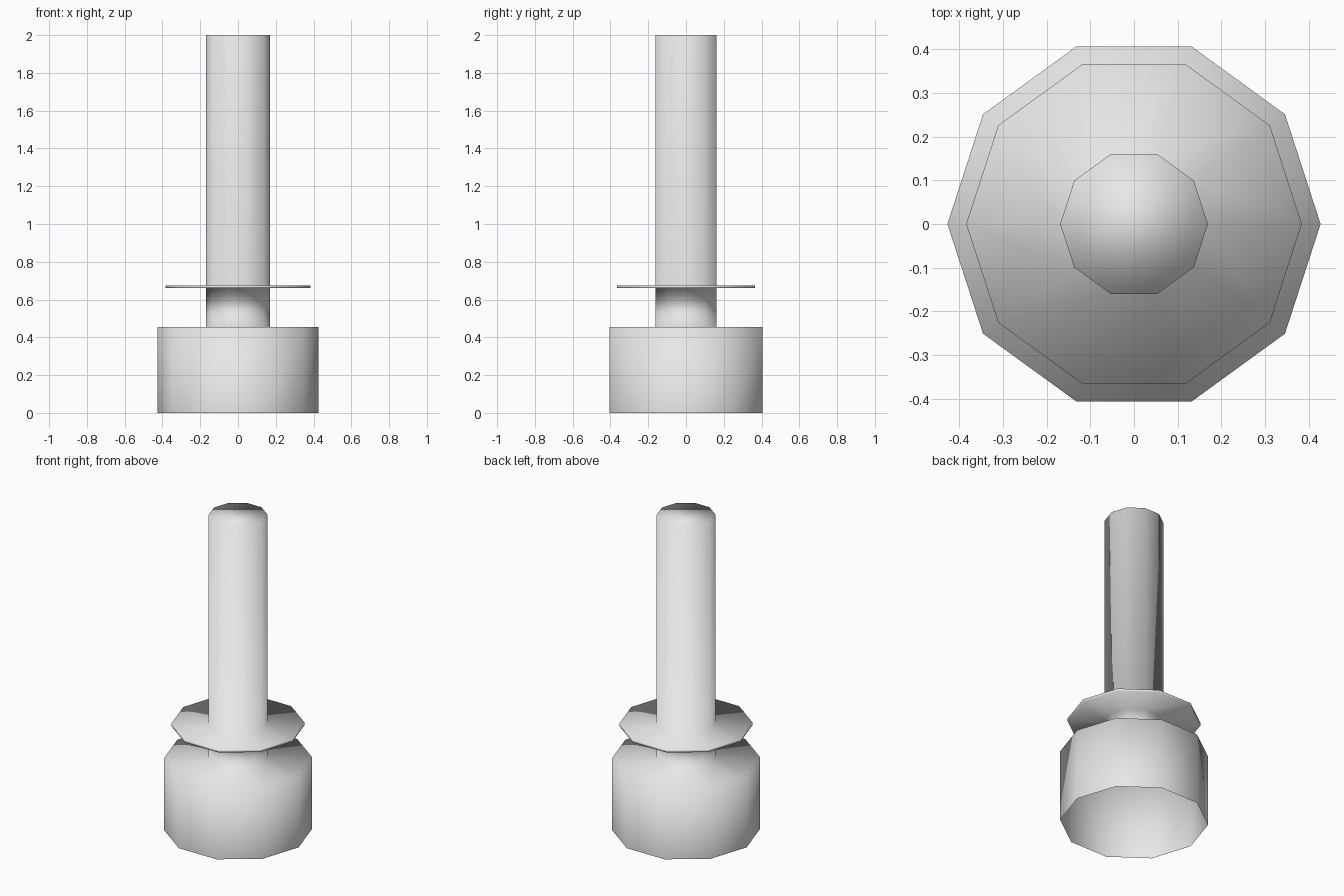
import bpy
import bmesh
from math import cos, sin, tau

SIDES = 10

old = bpy.data.objects.get("Cube")
if old:
    bpy.data.objects.remove(old, do_unlink=True)

# Plain grey finish
grey = bpy.data.materials.new("light_grey")
grey.use_nodes = True
grey.diffuse_color = (0.8, 0.8, 0.8, 1)
grey.node_tree.nodes["Principled BSDF"].inputs["Base Color"].default_value = (0.8, 0.8, 0.8, 1)

# Profile from the open foot to the top of the shaft: (radius, height)
base_r, shaft_r, flange_r = 0.427, 0.169, 0.384
profile = [
    (base_r, 0), (base_r, 0.455),        # hollow base drum
    (shaft_r, 0.455), (shaft_r, 0.66),   # neck
    (flange_r, 0.66), (flange_r, 0.675), # thin flange
    (shaft_r, 0.675), (shaft_r, 2),      # tall shaft
]

# Turn the profile into one continuous ten-sided skin
bm = bmesh.new()
rings = [[bm.verts.new((r * cos(tau * i / SIDES), r * sin(tau * i / SIDES), z))
          for i in range(SIDES)] for r, z in profile]
for low, high in zip(rings, rings[1:]):
    for i in range(SIDES):
        j = (i + 1) % SIDES
        bm.faces.new((low[i], low[j], high[j], high[i]))

# Shaft cap; the underside of the base stays open
bm.faces.new(rings[-1])

# The skin is shaded smooth throughout, rims included
for face in bm.faces:
    face.smooth = True

mesh = bpy.data.meshes.new("flanged_post")
bm.to_mesh(mesh)
bm.free()
mesh.materials.append(grey)
post = bpy.data.objects.new("flanged_post", mesh)
bpy.context.collection.objects.link(post)
